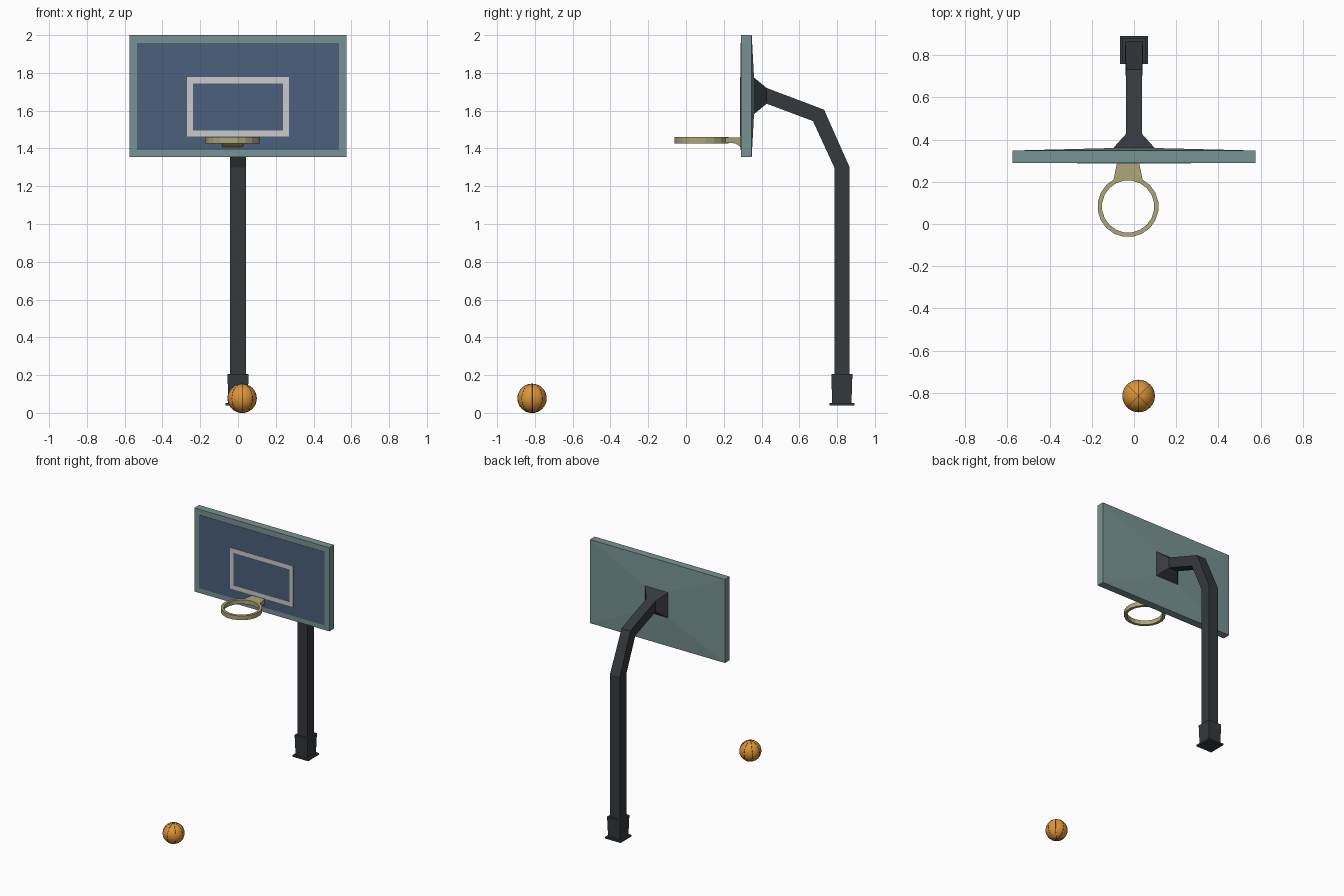
import bpy, math

if "Cube" in bpy.data.objects:
    bpy.data.objects.remove(bpy.data.objects["Cube"])


def material(name, rgb):
    m = bpy.data.materials.new(name)
    m.diffuse_color = (*rgb, 1)
    m.use_nodes = True
    m.node_tree.nodes["Principled BSDF"].inputs["Base Color"].default_value = m.diffuse_color
    return m


TEAL = material("board_teal", (0.19, 0.29, 0.29))
BLUE = material("panel_blue", (0.07, 0.115, 0.20))
WHITE = material("line_grey", (0.52, 0.52, 0.52))
DARK = material("pole_dark", (0.035, 0.041, 0.047))
GOLD = material("rim_gold", (0.42, 0.38, 0.19))
ORANGE = material("ball_orange", (0.72, 0.30, 0.04))
BLACK = material("seam_black", (0.01, 0.01, 0.01))


def make(name, verts, faces, mat):
    me = bpy.data.meshes.new(name)
    me.from_pydata(verts, [], faces)
    me.materials.append(mat)
    ob = bpy.data.objects.new(name, me)
    bpy.context.collection.objects.link(ob)
    return ob


def loft(name, sections, mat, closed=False):
    """Skin equal-length sections; cap the ends unless closed into a loop."""
    n, k = len(sections[0]), len(sections)
    verts = [p for s in sections for p in s]
    faces = []
    for i in range(k if closed else k - 1):
        a, b = i * n, (i + 1) % k * n
        faces += [(a + j, a + (j + 1) % n, b + (j + 1) % n, b + j) for j in range(n)]
    if not closed:
        faces += [tuple(range(n))[::-1], tuple(range((k - 1) * n, k * n))]
    ob = make(name, verts, faces, mat)
    bpy.context.view_layer.objects.active = ob
    bpy.ops.object.select_all(action='DESELECT')
    ob.select_set(True)
    bpy.ops.object.mode_set(mode='EDIT')
    bpy.ops.mesh.select_all(action='SELECT')
    bpy.ops.mesh.normals_make_consistent(inside=False)
    bpy.ops.object.mode_set(mode='OBJECT')
    return ob


def rect_xz(hx, z0, z1, y):
    return [(-hx, y, z0), (hx, y, z0), (hx, y, z1), (-hx, y, z1)]


def square_xy(h, y, z):
    return [(-h, y - h, z), (h, y - h, z), (h, y + h, z), (-h, y + h, z)]


# Backboard with a very shallow pyramid back
loft("backboard", [rect_xz(0.575, 1.356, 2.0, 0.29),
                   rect_xz(0.575, 1.356, 2.0, 0.348),
                   rect_xz(0.10, 1.58, 1.777, 0.36)], TEAL)
loft("board_panel", [rect_xz(0.535, 1.393, 1.958, 0.288),
                     rect_xz(0.535, 1.393, 1.958, 0.30)], BLUE)

# Target rectangle: outer and inner loops, front and back
loft("target_frame", [rect_xz(0.27, 1.463, 1.777, 0.286),
                      rect_xz(0.27, 1.463, 1.777, 0.292),
                      rect_xz(0.238, 1.495, 1.745, 0.292),
                      rect_xz(0.238, 1.495, 1.745, 0.286)], WHITE, closed=True)

# Bent pole: (half width, front/lower y z, back/upper y z)
path = [(0.042, 0.785, 0.06, 0.865, 0.06), (0.042, 0.785, 1.30, 0.865, 1.303),
        (0.038, 0.672, 1.545, 0.731, 1.605), (0.038, 0.427, 1.637, 0.427, 1.72),
        (0.10, 0.358, 1.58, 0.358, 1.777)]
loft("bent_pole", [[(-h, y0, z0), (h, y0, z0), (h, y1, z1), (-h, y1, z1)]
                   for h, y0, z0, y1, z1 in path], DARK)

# Pole foot and flange
loft("pole_foot", [square_xy(0.051, 0.825, 0.05), square_xy(0.056, 0.825, 0.207)], DARK)
loft("foot_flange", [square_xy(0.066, 0.825, 0.04), square_xy(0.066, 0.825, 0.053)], DARK)

# Rim: flat-sided ring
CX, CY, N = -0.028, 0.083, 20
sections = []
for i in range(N):
    a = 2 * math.pi * (i + 0.5) / N
    sections.append([(CX + r * math.cos(a), CY + r * math.sin(a), z)
                     for r, z in ((0.124, 1.427), (0.145, 1.427), (0.145, 1.46), (0.124, 1.46))])
loft("rim", sections, GOLD, closed=True)

# Rim bracket: widens at the ring, hooks down at the board
bracket = [(0.07, 0.205, 1.43), (0.058, 0.262, 1.427), (0.052, 0.292, 1.405)]
loft("rim_bracket", [[(CX - h, y, z), (CX + h, y, z), (CX + h, y, 1.459), (CX - h, y, 1.459)]
                     for h, y, z in bracket], GOLD)

# Ball with meridian seams
BALL = (0.022, -0.815, 0.077)
bpy.ops.mesh.primitive_uv_sphere_add(segments=32, ring_count=16, radius=0.077, location=BALL)
ball = bpy.context.object
ball.name = "ball"
ball.data.materials.append(ORANGE)
bpy.ops.object.shade_smooth()
for i in range(4):
    bpy.ops.mesh.primitive_torus_add(major_radius=0.0765, minor_radius=0.0012, major_segments=32,
                                     minor_segments=6, location=BALL,
                                     rotation=(math.pi / 2, 0, i * math.pi / 4))
    seam = bpy.context.object
    seam.name = f"ball_seam_{i + 1}"
    seam.data.materials.append(BLACK)
    bpy.ops.object.shade_smooth()
